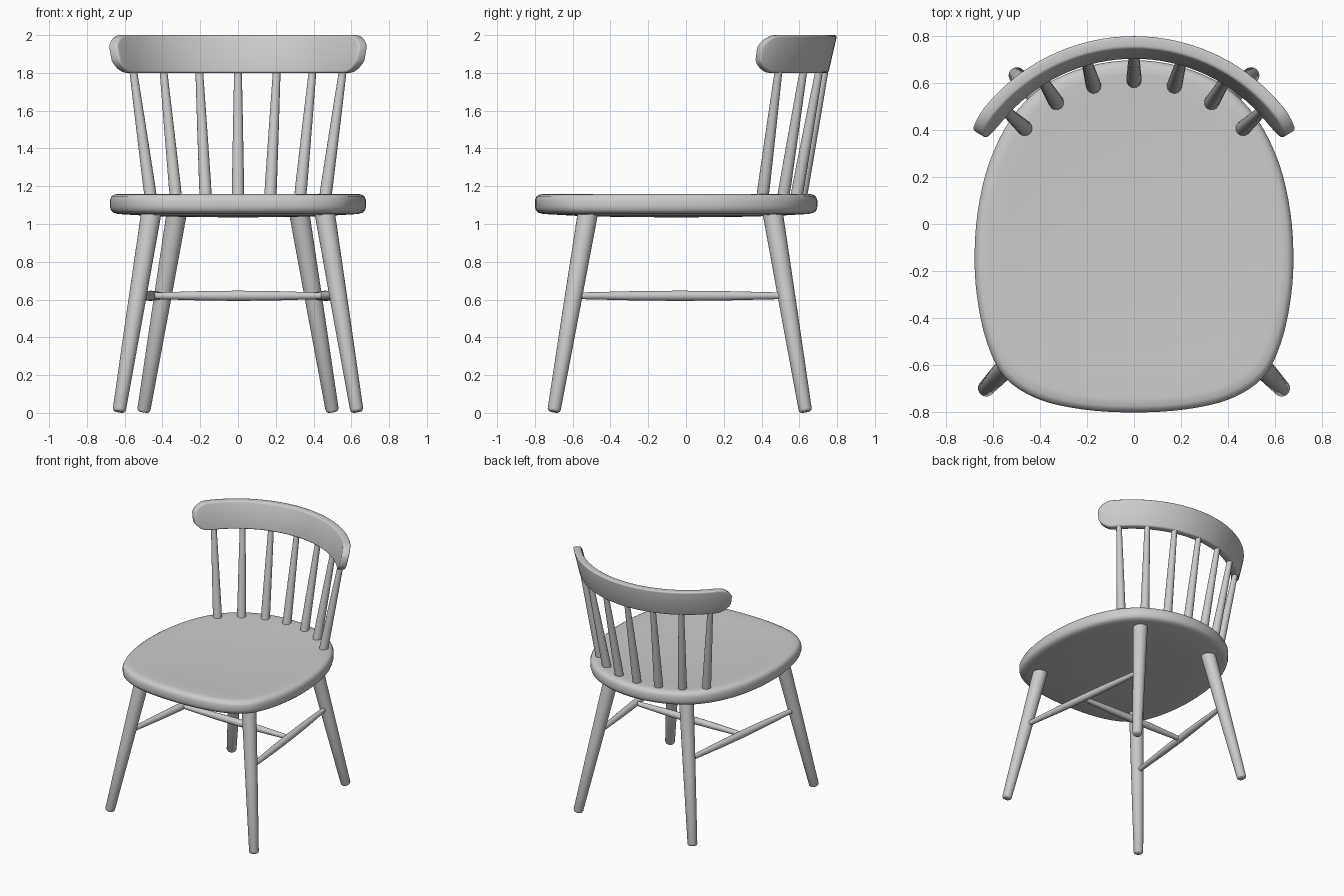
import bpy, bmesh, math
from mathutils import Vector

if "Cube" in bpy.data.objects:
    bpy.data.objects.remove(bpy.data.objects["Cube"])

CY = -0.02  # y of the axis the back curves around


def finish(name, bm, angle=40, bevel=0):
    bmesh.ops.recalc_face_normals(bm, faces=bm.faces)
    me = bpy.data.meshes.new(name)
    bm.to_mesh(me)
    bm.free()
    ob = bpy.data.objects.new(name, me)
    bpy.context.collection.objects.link(ob)
    bpy.ops.object.select_all(action='DESELECT')
    ob.select_set(True)
    bpy.context.view_layer.objects.active = ob
    if bevel:
        m = ob.modifiers.new("soft_edges", 'BEVEL')
        m.width, m.segments, m.limit_method = bevel, 3, 'ANGLE'
        m.angle_limit = math.radians(50)
        bpy.ops.object.modifier_apply(modifier=m.name)
    bpy.ops.object.shade_smooth_by_angle(angle=math.radians(angle))
    return ob


def loft(name, rings, angle=40, bevel=0):
    """Skin a list of equal-length closed rings and cap both ends."""
    bm = bmesh.new()
    loops = [[bm.verts.new(p) for p in r] for r in rings]
    n = len(loops[0])
    for a, b in zip(loops, loops[1:]):
        for i in range(n):
            j = (i + 1) % n
            bm.faces.new((a[i], a[j], b[j], b[i]))
    bm.faces.new(loops[0])
    bm.faces.new(loops[-1])
    return finish(name, bm, angle, bevel)


def rod(name, p, q, profile, sides=20):
    """Turned rod from p to q; profile = (distance fraction, radius)."""
    p, q = Vector(p), Vector(q)
    rot = (q - p).to_track_quat('Z', 'Y')
    rings = []
    for t, r in profile:
        c = p.lerp(q, t)
        rings.append([c + rot @ Vector((r * math.cos(k * math.tau / sides),
                                        r * math.sin(k * math.tau / sides), 0))
                      for k in range(sides)])
    return loft(name, rings)


# Seat: smooth closed outline, shallow dish on top, slight belly below
half = [(0, -0.80), (0.22, -0.787), (0.41, -0.742), (0.55, -0.65), (0.622, -0.51),
        (0.662, -0.34), (0.677, -0.16), (0.664, 0.05), (0.615, 0.26), (0.52, 0.45),
        (0.385, 0.585), (0.2, 0.668), (0, 0.695)]
ctrl = [Vector(p) for p in half + [(-x, y) for x, y in half[-2:0:-1]]]
outline, n = [], len(ctrl)
for i in range(n):
    a, b, c, d = (ctrl[(i + k - 1) % n] for k in range(4))
    for t in (0, 0.25, 0.5, 0.75):
        outline.append(0.5 * (2 * b + (c - a) * t + (2 * a - 5 * b + 4 * c - d) * t * t
                              + (3 * b - a - 3 * c + d) * t ** 3))
seat_rings = [(0.02, 1.142), (0.3, 1.143), (0.6, 1.148), (0.8, 1.154), (0.92, 1.159),
              (0.965, 1.157), (0.988, 1.147), (1, 1.128), (1, 1.09), (0.993, 1.072),
              (0.975, 1.06), (0.94, 1.053), (0.7, 1.043), (0.4, 1.037), (0.02, 1.035)]
mid = Vector((0, -0.05))
loft("seat", [[(*(mid + (p - mid) * s), z) for p in outline] for s, z in seat_rings])

# Back rail: leaning curved board with clipped, rounded ends
ends = [(58.5, 0.03), (57.5, 0.056), (55.5, 0.08), (53, 0.096), (51, 0.1)]
stations = ([(-a, h) for a, h in ends] + [(a, 0.1) for a in range(-48, 49, 3)] + ends[::-1])
rail = []
for deg, h in stations:
    a, ring = math.radians(deg), []
    for depth, dz in ((0, h), (0, -h), (0.055, -h), (0.055, h)):
        r = 0.797 + 0.23 * dz - depth
        ring.append((r * math.sin(a), CY + r * math.cos(a), 1.9 + dz))
    rail.append(ring)
loft("back_rail", rail, bevel=0.012)

# Spindles: fan out from the seat into the rail
for k in range(-3, 4):
    a = math.radians(15.8 * k)
    lo, hi = [Vector((r * math.sin(a), CY + r * math.cos(a), z))
              for r, z in ((0.62, 1.10), (0.757, 1.83))]
    rod(f"spindle_{k + 4}", lo, hi, [(0, 0.032), (0.15, 0.032), (0.6, 0.026), (1, 0.02)], 16)

# Legs and side stretchers, both sides
leg_profile = [(0, 0.025), (0.004, 0.031), (0.012, 0.035), (0.5, 0.045), (1, 0.054)]
legs = {"front": ((0.63, -0.70, 0.006), (0.455, -0.515, 1.085)),
        "back": ((0.50, 0.633, 0.006), (0.32, 0.455, 1.085))}
turned = [(0, 0.017), (0.12, 0.02), (0.3, 0.025), (0.5, 0.027), (0.7, 0.025), (0.88, 0.02), (1, 0.017)]
for side, s in (("right", 1), ("left", -1)):
    at = []
    for name, ends_ in legs.items():
        p, q = [Vector((x * s, y, z)) for x, y, z in ends_]
        rod(f"{name}_leg_{side}", p, q, leg_profile, 24)
        at.append(p.lerp(q, (0.62 - p.z) / (q.z - p.z)))
    rod(f"side_stretcher_{side}", at[0], at[1], turned)

# Cross stretcher between the side stretchers
y = (at[0].y + at[1].y) / 2
x = abs(at[0].x + at[1].x) / 2
rod("cross_stretcher", (-x, y, 0.62), (x, y, 0.62), turned)
